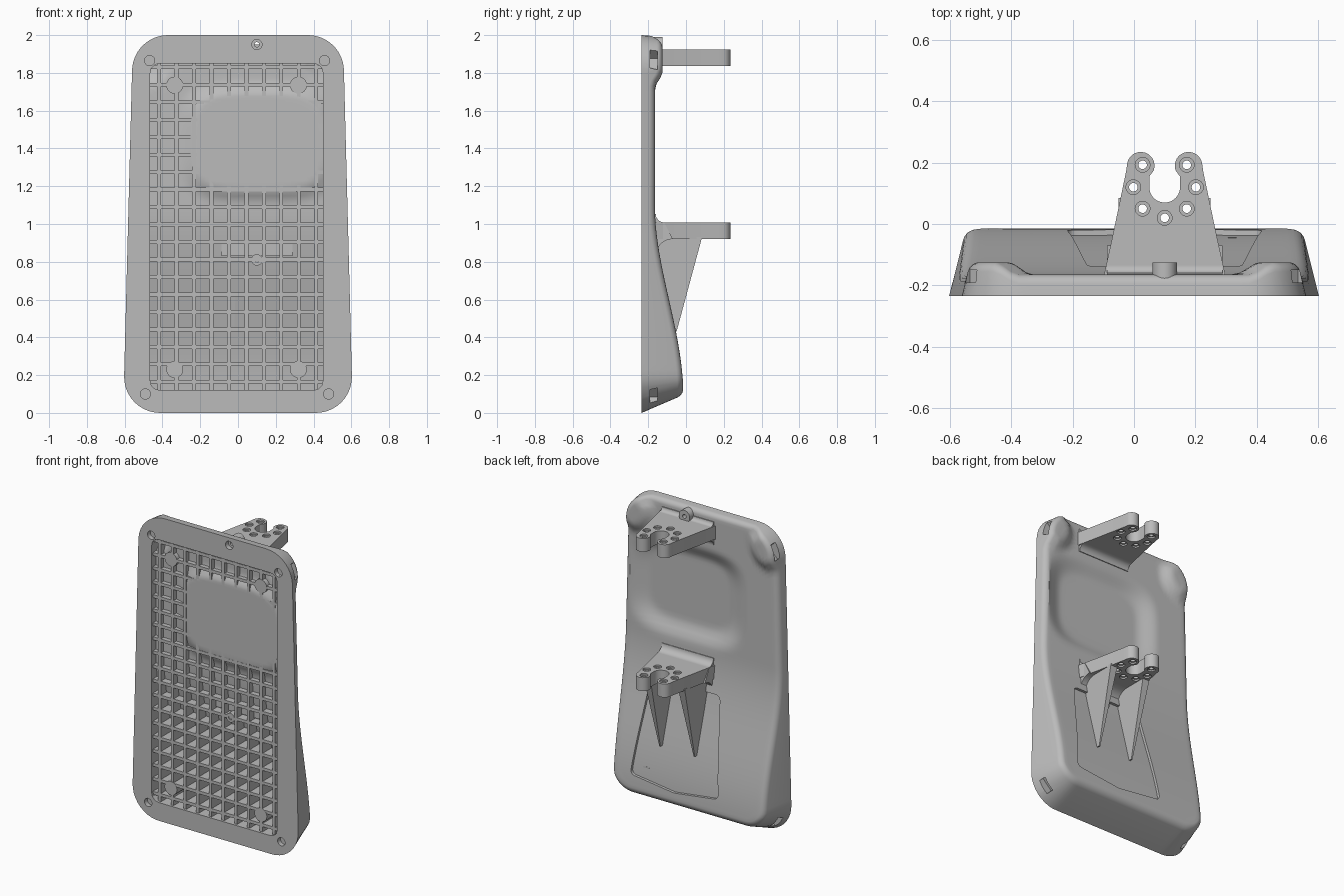
import bpy, bmesh, math
from mathutils import Vector, Matrix

cube = bpy.data.objects.get("Cube")
if cube:
    bpy.data.objects.remove(cube)

grey = bpy.data.materials.new("satin grey")
grey.use_nodes = True
grey.diffuse_color = (0.5, 0.5, 0.5, 1)
grey.node_tree.nodes["Principled BSDF"].inputs["Base Color"].default_value = (0.5, 0.5, 0.5, 1)

FRONT, RIB_FRONT, MID = -0.235, -0.22, 0.1
parts = []


def finish(name, bm, keep=True):
    bmesh.ops.remove_doubles(bm, verts=bm.verts, dist=1e-5)
    bmesh.ops.recalc_face_normals(bm, faces=bm.faces)
    mesh = bpy.data.meshes.new(name)
    bm.to_mesh(mesh)
    bm.free()
    mesh.materials.append(grey)
    ob = bpy.data.objects.new(name, mesh)
    bpy.context.collection.objects.link(ob)
    if keep:
        parts.append(ob)
    return ob


def cut(ob, cutter):
    mod = ob.modifiers.new("cut", 'BOOLEAN')
    mod.operation, mod.solver, mod.object = 'DIFFERENCE', 'EXACT', cutter
    bpy.context.view_layer.update()
    result = ob.evaluated_get(bpy.context.evaluated_depsgraph_get())
    mesh = bpy.data.meshes.new_from_object(result)
    ob.modifiers.clear()
    ob.data = mesh
    bpy.data.objects.remove(cutter)


def step(t):
    t = min(1, max(0, t))
    return t * t * (3 - 2 * t)


def back(x, z):
    """Depth of the housing's rear skin: swelling foot, shallow dish, corner bumps."""
    y = -0.165 + 0.15 * step(1.1 - z)
    r = (((x - 0.11) / 0.44) ** 4 + ((z - 1.435) / 0.33) ** 4) ** 0.25
    y -= 0.042 * step((1 - r) / 0.35)
    return y + 0.04 * step((0.17 - math.hypot(abs(x) - 0.5, z - 1.89)) / 0.08)


def outline(corners, count=192):
    """Rounded polygon from (x, z, radius), resampled evenly, with outward normals."""
    pts = []
    for i, (x, z, r) in enumerate(corners):
        p = Vector((x, z))
        a = (Vector(corners[i - 1][:2]) - p).normalized()
        b = (Vector(corners[(i + 1) % len(corners)][:2]) - p).normalized()
        if r == 0:
            pts.append(p)
            continue
        half = a.angle(b) / 2
        mid = p + (a + b).normalized() * r / math.sin(half)
        s, e = p + a * r / math.tan(half) - mid, p + b * r / math.tan(half) - mid
        for k in range(17):
            t = k / 16
            pts.append(mid + (s * (1 - t) + e * t).normalized() * r)
    loop = pts + [pts[0]]
    total = sum((q - p).length for p, q in zip(loop, loop[1:]))
    out, done, i = [], 0, 0
    for k in range(count):
        want = total * k / count
        while done + (loop[i + 1] - loop[i]).length < want:
            done += (loop[i + 1] - loop[i]).length
            i += 1
        seg = loop[i + 1] - loop[i]
        out.append(loop[i] + seg * ((want - done) / seg.length))
    norms = []
    for k in range(count):
        t = (out[(k + 1) % count] - out[k - 1]).normalized()
        norms.append(Vector((t.y, -t.x)))
    return out, norms


def solid(name, shape, front, rear, spine, rim=None, keep=True, steps=26):
    """Closed body between two depth functions; rings shrink onto a vertical spine."""
    pts, norms = shape
    cx, z0, z1 = spine

    def fan(edge, fn):
        for k in range(steps, -1, -1):
            ring = []
            for p in edge:
                core = Vector((cx, min(z1, max(z0, p.y))))
                q = core.lerp(p, k / steps)
                ring.append((q.x, fn(q.x, q.y), q.y))
            yield ring
    rings = list(fan(pts, front))[::-1]
    edge = pts
    if rim:
        for k in range(6):
            a = k / 5 * math.pi / 2
            ring, edge = [], []
            for p, n in zip(pts, norms):
                y = rear(p.x, p.y) - rim * (1 - math.sin(a))
                q = p - n * ((0.25 - 0.18 * n.y) * (y - FRONT) + rim * (1 - math.cos(a)))
                edge.append(q)
                ring.append((q.x, y, q.y))
            rings.append(ring)
    rings += list(fan(edge, rear))[1 if rim else 0:]
    bm = bmesh.new()
    rows = [[bm.verts.new(c) for c in ring] for ring in rings]
    for r, s in zip(rows, rows[1:]):
        for i in range(len(r)):
            bm.faces.new((r[i - 1], r[i], s[i], s[i - 1]))
    return finish(name, bm, keep)


def extrude(name, pts, offset, keep=True):
    bm = bmesh.new()
    face = bm.faces.new([bm.verts.new(p) for p in pts])
    new = bmesh.ops.extrude_face_region(bm, geom=[face])["geom"]
    bmesh.ops.translate(bm, vec=offset, verts=[v for v in new if isinstance(v, bmesh.types.BMVert)])
    return finish(name, bm, keep)


def pegs(name, spots, radius, a, b, axis='Y', keep=True):
    """Cylinders from a to b along an axis; spots are the other two coordinates."""
    bm = bmesh.new()
    for u, v in spots:
        if axis == 'Y':
            m = Matrix.Translation((u, (a + b) / 2, v)) @ Matrix.Rotation(math.pi / 2, 4, 'X')
        else:
            m = Matrix.Translation((u, v, (a + b) / 2))
        bmesh.ops.create_cone(bm, cap_ends=True, segments=24, radius1=radius, radius2=radius,
                              depth=b - a, matrix=m)
    return finish(name, bm, keep)


# Housing, hollowed from the front
body = solid("housing", outline([(0, 0, 0), (0.608, 0, 0.19), (0.556, 2, 0.19),
                                 (-0.556, 2, 0.19), (-0.608, 0, 0.19)]),
             lambda x, z: FRONT, back, (0, 0.6, 1.4), rim=0.03)
cavity = solid("cavity_cutter", outline([(0.45, 0.12, 0.05), (0.45, 1.85, 0.05),
                                         (-0.465, 1.85, 0.05), (-0.465, 0.12, 0.05)]),
               lambda x, z: -0.4, lambda x, z: max(back(x, z) - 0.025, RIB_FRONT),
               (0, 0.57, 1.4), keep=False)
cut(body, cavity)

# Shallow panel sunk into the lower back
panel = solid("panel_cutter", outline([(MID, 0.17, 0), (0.42, 0.21, 0.03), (0.35, 0.83, 0.03),
                                       (-0.15, 0.83, 0.03), (-0.22, 0.21, 0.03)]),
              lambda x, z: back(x, z) - 0.018, lambda x, z: 0.3, (MID, 0.45, 0.6), keep=False)
cut(body, panel)

# Rim holes, screw holes and corner slots
cut(body, pegs("hole_cutter", [(-0.468, 1.865), (0.458, 1.865), (-0.49, 0.1), (0.48, 0.1),
                               (MID, 1.95)], 0.027, -0.3, FRONT + 0.03, keep=False))
screws = [(MID, 1.95), (MID, 0.81)]
cut(body, pegs("screw_cutter", screws, 0.013, -0.4, 0.3, keep=False))
bm = bmesh.new()
for side in (-1, 1):
    for x, z, lean in ((0.535, 1.875, 1), (0.55, 0.085, -1)):
        m = (Matrix.Translation((side * x, -0.17, z)) @ Matrix.Rotation(-side * lean * math.pi / 4, 4, 'Y')
             @ Matrix.Diagonal((0.09, 0.04, 0.09, 1)))
        bmesh.ops.create_cube(bm, size=1, matrix=m)
cut(body, finish("slot_cutter", bm, False))

# Lattice of stiffening ribs
bm = bmesh.new()


def rib(start, end, half):
    prev = None
    for k in range(49):
        p = start.lerp(end, k / 48)
        deep = max(back(p.x, p.y) - 0.022, RIB_FRONT + 0.001)
        row = [bm.verts.new((p.x + s * half.x, y, p.y + s * half.y))
               for s, y in ((-1, RIB_FRONT), (1, RIB_FRONT), (1, deep), (-1, deep))]
        if prev:
            for i in range(4):
                bm.faces.new((prev[i - 1], prev[i], row[i], row[i - 1]))
        prev = row


for k in range(10):
    x = -0.418 + 0.0925 * k
    rib(Vector((x, 0.115)), Vector((x, 1.855)), Vector((0.01, 0)))
for k in range(-9, 10):
    z = 0.997 + 0.0925 * k
    rib(Vector((-0.47, z)), Vector((0.455, z)), Vector((0, 0.01)))
finish("rib_lattice", bm)

# Round bosses
for z in (1.735, 0.23):
    pegs("corner_boss", [(-0.335, z), (0.32, z)], 0.045, RIB_FRONT - 0.001, back(0.33, z) - 0.022)
for name, spot, a, b, r in (("top_screw_boss", screws[0], -0.18, -0.125, 0.04),
                            ("middle_screw_boss", screws[1], RIB_FRONT - 0.002, -0.14, 0.03)):
    boss = pegs(name, [spot], r, a, b)
    cut(boss, pegs("screw_cutter", [spot], 0.013, -0.4, 0.3, keep=False))


def arc(cx, cy, r, a, b, n=14):
    return [(cx + r * math.cos(math.radians(a + (b - a) * k / n)),
             cy + r * math.sin(math.radians(a + (b - a) * k / n))) for k in range(n + 1)]


# Forked brackets with a ring of holes and filleted roots
half = ([(-0.1, -0.175), (-0.09, -0.13), (-0.07, -0.04), (-0.026, 0.17)]
        + arc(0.022, 0.19, 0.045, 165, -20) + [(0.05, 0.155)] + arc(MID, 0.12, 0.05, 180, 270)[:-1])
profile = half + [(MID, 0.07)] + [(2 * MID - x, y) for x, y in reversed(half)]
left_holes = [(0.028, 0.193), (-0.002, 0.12), (0.028, 0.05)]
holes = left_holes + [(2 * MID - x, y) for x, y in left_holes] + [(MID, 0.02)]


def bracket(name, low, high, under, over):
    plate = extrude(name, [(x, y, low) for x, y in profile], (0, 0, high - low))
    cut(plate, pegs("bolt_cutter", holes, 0.014, low - 0.1, high + 0.1, 'Z', False))
    for z in (low, high):
        cut(plate, pegs("counterbore_cutter", holes, 0.024, z - 0.01, z + 0.01, 'Z', False))
    root = -0.16
    web = ([(root - 0.015, high + over)] + arc(root + over, high + over, over, 180, 270)
           + arc(root + under, low - under, under, 90, 180) + [(root - 0.015, low - under)])
    extrude(name + "_root", [(MID - 0.188, y, z) for y, z in web], (0.376, 0, 0))


bracket("lower_bracket", 0.92, 1.008, 0.09, 0.045)
bracket("upper_bracket", 1.837, 1.925, 0.04, 0.025)

# Tapered fins bracing the lower bracket
for side in (-1, 1):
    x = MID + side * 0.125
    bm = bmesh.new()
    rows = [[bm.verts.new((x + s * w, y, z)) for y, z, w in
             ((-0.175, 0.93, 0.025), (0.085, 0.93, 0.025), (-0.05, 0.43, 0.004), (-0.085, 0.43, 0.004))]
            for s in (-1, 1)]
    for row in rows:
        bm.faces.new(row)
    for i in range(4):
        bm.faces.new((rows[0][i - 1], rows[0][i], rows[1][i], rows[1][i - 1]))
    finish("brace_fin", bm)

# Smooth shading with crisp edges
bpy.ops.object.select_all(action='DESELECT')
for ob in parts:
    ob.select_set(True)
bpy.context.view_layer.objects.active = body
bpy.ops.object.shade_smooth_by_angle(angle=math.radians(30))
